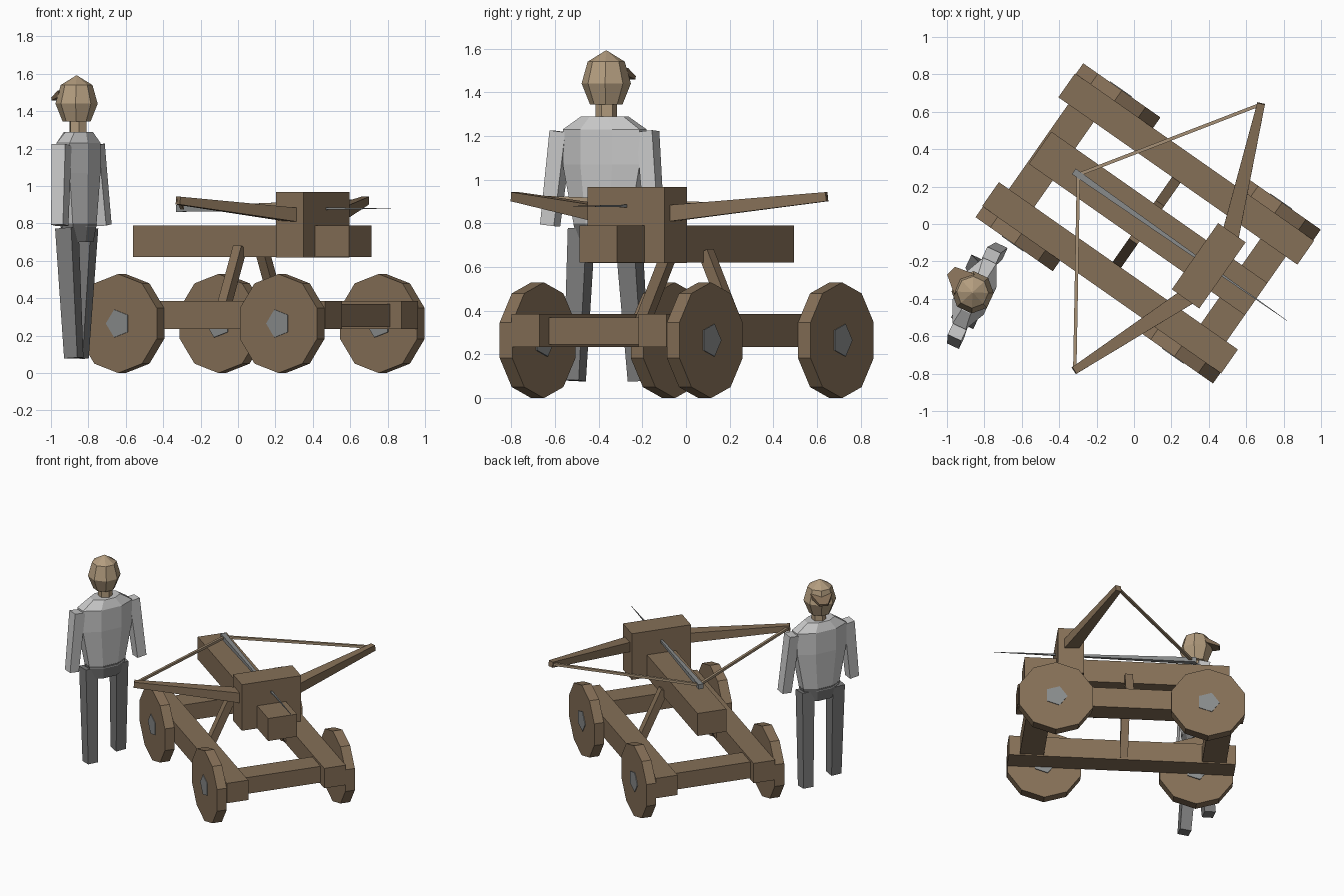
import bpy, bmesh, math
from mathutils import Vector, Matrix

if "Cube" in bpy.data.objects:
    bpy.data.objects.remove(bpy.data.objects["Cube"])

def material(name, rgb):
    m = bpy.data.materials.new(name)
    m.diffuse_color = (*rgb, 1)
    m.use_nodes = True
    m.node_tree.nodes["Principled BSDF"].inputs["Base Color"].default_value = m.diffuse_color
    return m

WOOD = material("wood", (0.235, 0.16, 0.095))
TAN = material("tan_skin", (0.45, 0.335, 0.21))
CORD = material("cord", (0.38, 0.28, 0.18))
STEEL = material("steel", (0.25, 0.26, 0.26))
SHIRT = material("light_grey_shirt", (0.58, 0.58, 0.58))
TROUSERS = material("dark_grey_trousers", (0.2, 0.2, 0.2))

TURN = Matrix.Rotation(math.radians(-35), 4, 'Z')   # heading of the siege engine
IDENT = Matrix.Identity(4)
CU, CV = 0.06, 0.046                                # centre of the engine in its own frame

def loft(name, rings, mat, xf=IDENT):
    """Skin a list of equal-length point rings and cap both ends."""
    bm = bmesh.new()
    vs = [[bm.verts.new(p) for p in r] for r in rings]
    n = len(rings[0])
    for a, b in zip(vs, vs[1:]):
        for i in range(n):
            j = (i + 1) % n
            bm.faces.new((a[i], a[j], b[j], b[i]))
    bm.faces.new(vs[0][::-1])
    bm.faces.new(vs[-1])
    bmesh.ops.recalc_face_normals(bm, faces=bm.faces)
    bm.transform(xf)
    me = bpy.data.meshes.new(name)
    bm.to_mesh(me)
    bm.free()
    me.materials.append(mat)
    ob = bpy.data.objects.new(name, me)
    bpy.context.collection.objects.link(ob)
    return ob

def bar(name, a, b, s0, s1, mat, xf=IDENT, side=None):
    """Tapered rectangular bar from a to b; s0, s1 = (width, height) at the ends."""
    a, b = Vector(a), Vector(b)
    d = (b - a).normalized()
    side = Vector(side) if side else d.cross(Vector((0, 0, 1)))
    side = (side - d * side.dot(d)).normalized()
    up = side.cross(d)
    def ring(p, s):
        return [p + side * (s[0] / 2 * i) + up * (s[1] / 2 * j)
                for i, j in ((-1, -1), (1, -1), (1, 1), (-1, 1))]
    return loft(name, [ring(a, s0), ring(b, s1)], mat, xf)

def box(name, u, v, z, mat):
    ring = lambda h: [(u[0], v[0], h), (u[1], v[0], h), (u[1], v[1], h), (u[0], v[1], h)]
    return loft(name, [ring(z[0]), ring(z[1])], mat, TURN)

def disc(name, u, z, r, v0, v1, n, start, mat):
    ring = lambda v: [(u + r * math.cos(start + math.tau * i / n), v,
                       z + r * math.sin(start + math.tau * i / n)) for i in range(n)]
    return loft(name, [ring(v0), ring(v1)], mat, TURN)

# chassis: side beams, wheels with pentagonal hubs, legs, bow arms, cords
for s, label in ((-1, "left"), (1, "right")):
    at = lambda o: CV + s * o
    box("side_beam_" + label, (-0.72, 0.84), sorted((at(0.277), at(0.433))), (0.235, 0.385), WOOD)
    for u, end in ((-0.463, "rear"), (0.583, "front")):
        disc(f"wheel_{end}_{label}", u, 0.265, 0.265, at(0.432), at(0.502), 10, math.pi / 2, WOOD)
        disc(f"hub_{end}_{label}", u, 0.265, 0.078, at(0.425), at(0.506), 5, math.pi, STEEL)
    bar("support_leg_" + label, (0.05, at(0.10), 0.67), (0.05, at(0.295), 0.26),
        (0.055, 0.055), (0.055, 0.055), WOOD, TURN, (1, 0, 0))
    bar("bow_arm_" + label, (0.465, at(0.18), 0.845), (0.187, at(0.872), 0.922),
        (0.095, 0.075), (0.042, 0.042), WOOD, TURN)
    bar("bow_cord_" + label, (0.187, at(0.865), 0.922), (-0.395, at(0), 0.882),
        (0.018, 0.018), (0.018, 0.018), CORD, TURN)

for u, end in ((-0.572, "rear"), (0.682, "front")):
    box("cross_beam_" + end, (u - 0.083, u + 0.083), (CV - 0.3, CV + 0.3), (0.245, 0.368), WOOD)

# stock and bow housing
box("stock", (-0.645, 0.765), (CV - 0.105, CV + 0.105), (0.62, 0.79), WOOD)
box("bow_housing", (0.366, 0.545), (CV - 0.216, CV + 0.216), (0.619, 0.967), WOOD)
# long tapering bolt
bar("bolt", (-0.425, CV, 0.88), (0.965, CV, 0.879), (0.036, 0.036), (0.002, 0.002), STEEL, TURN)

# crewman
S = Vector((math.cos(math.radians(65)), math.sin(math.radians(65)), 0))  # across shoulders

def oval(cx, cy, z, a, b, n=8, off=0.5):
    f = Vector((-S.y, S.x, 0))
    return [Vector((cx, cy, z)) + S * (a * math.cos(math.tau * (i + off) / n))
            + f * (b * math.sin(math.tau * (i + off) / n)) for i in range(n)]

TX, TY, HX, HY = -0.853, -0.372, -0.863, -0.365
loft("torso", [oval(TX, TY, *r) for r in ((0.78, 0.15, 0.085), (1.07, 0.21, 0.1),
     (1.23, 0.21, 0.1), (1.29, 0.115, 0.07))], SHIRT)
loft("pelvis", [oval(TX, TY, 0.70, 0.13, 0.07), oval(TX, TY, 0.80, 0.155, 0.088)], TROUSERS)
loft("neck", [oval(-0.855, HY, z, 0.05, 0.05, 6) for z in (1.27, 1.37)], TAN)
loft("head", [oval(HX, HY, z, r, r) for z, r in ((1.345, 0.075), (1.44, 0.113),
     (1.54, 0.085), (1.59, 0.004))], TAN)

# cap visor
D = Vector((-1, 1, 0)).normalized()
H = Vector((HX, HY, 0))
bar("cap_visor", H + D * 0.06 + Vector((0, 0, 1.495)), H + D * 0.16 + Vector((0, 0, 1.466)),
    (0.15, 0.035), (0.06, 0.016), WOOD)

# limbs
limbs = (
    ("left_leg", (-0.915, -0.478, 0.775), (-0.878, -0.51, 0.08), 0.095, 0.078, TROUSERS),
    ("right_leg", (-0.81, -0.265, 0.775), (-0.85, -0.215, 0.08), 0.095, 0.078, TROUSERS),
    ("left_arm", (-0.943, -0.572, 1.22), (-0.953, -0.622, 0.79), 0.08, 0.07, SHIRT),
    ("right_arm", (-0.765, -0.175, 1.22), (-0.722, -0.145, 0.79), 0.08, 0.07, SHIRT),
)
for name, a, b, w0, w1, mat in limbs:
    bar(name, a, b, (w0, w0), (w1, w1), mat, IDENT, S)
